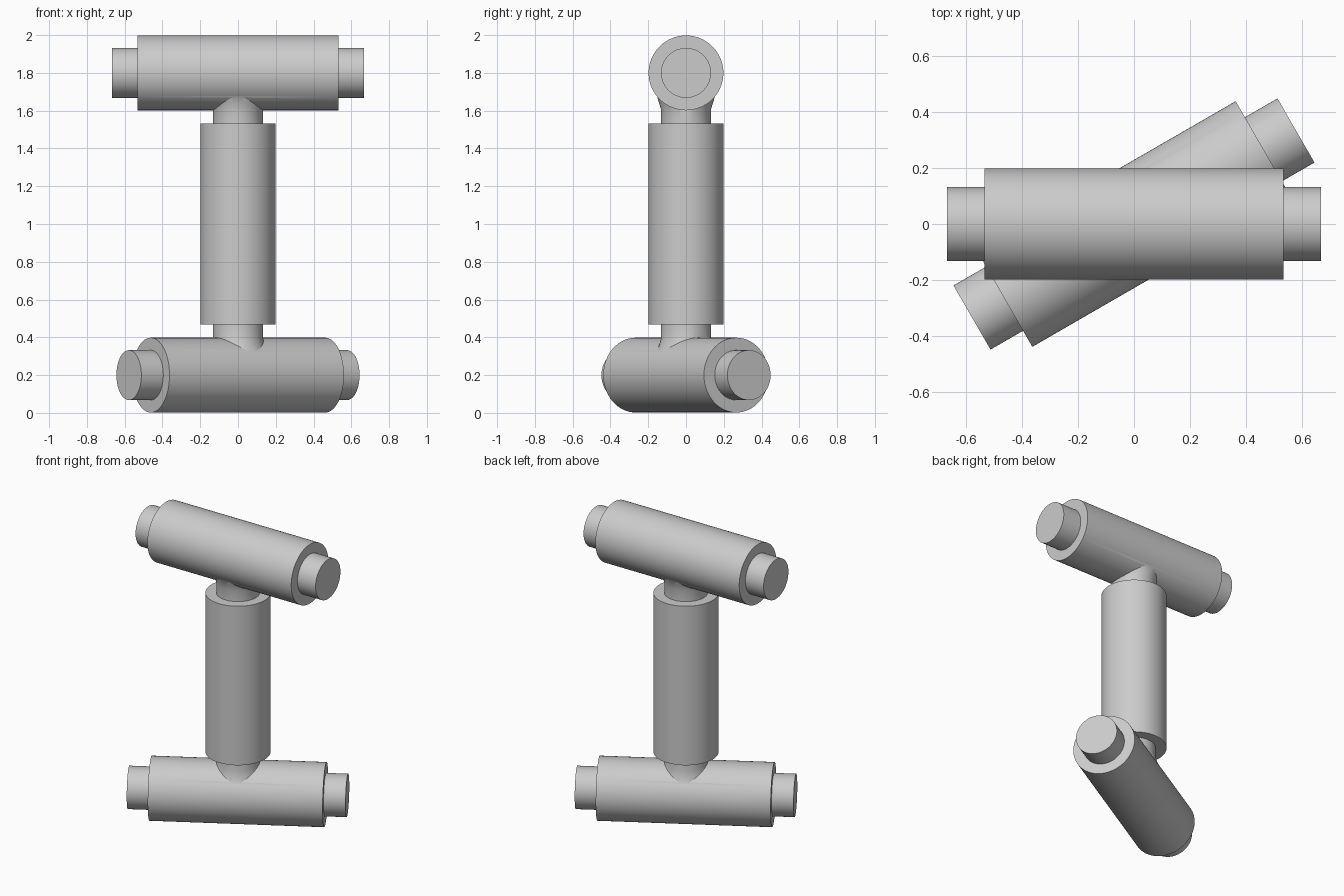
import bpy, bmesh
from math import pi, radians
from mathutils import Matrix

if "Cube" in bpy.data.objects:
    bpy.data.objects.remove(bpy.data.objects["Cube"])

R, PIN, HALF, TIP = 0.198, 0.132, 0.533, 0.667
SIDES = 96


def lathe(name, profile, matrix):
    """Spin an (radius, height) profile into a closed solid."""
    bm = bmesh.new()
    rings = []
    for r, h in profile:
        ring = bmesh.ops.create_circle(bm, segments=SIDES, radius=r,
                                       matrix=Matrix.Translation((0, 0, h)))
        rings.append(ring["verts"])
    for a, b in zip(rings, rings[1:]):
        for i in range(SIDES):
            j = (i + 1) % SIDES
            bm.faces.new((a[i], a[j], b[j], b[i]))
    bm.faces.new(rings[0])
    bm.faces.new(rings[-1])
    bmesh.ops.recalc_face_normals(bm, faces=bm.faces)
    bm.transform(matrix)
    mesh = bpy.data.meshes.new(name)
    bm.to_mesh(mesh)
    bm.free()
    obj = bpy.data.objects.new(name, mesh)
    bpy.context.collection.objects.link(obj)
    return obj


# Half profiles, mirrored about the middle
bar_half = [(R, HALF), (PIN, HALF), (PIN, TIP)]
post_half = [(R, HALF), (PIN, HALF), (PIN, 0.605), (0.142, 0.64), (0.155, 0.68)]


def mirrored(half):
    return [(r, -h) for r, h in reversed(half)] + half


along_x = Matrix.Rotation(pi / 2, 4, 'Y')

# Upright post with slightly flared joints at both ends
frame = lathe("post_with_crossbars", mirrored(post_half), Matrix.Translation((0, 0, 1)))

# Top bar along x, bottom bar turned 30 degrees
top = lathe("top_crossbar", mirrored(bar_half),
            Matrix.Translation((0, 0, 1.8)) @ along_x)
bottom = lathe("bottom_crossbar", mirrored(bar_half),
               Matrix.Translation((0, 0, 0.2)) @ Matrix.Rotation(radians(30), 4, 'Z') @ along_x)

# Fuse into one solid
bpy.context.view_layer.objects.active = frame
for bar in (top, bottom):
    mod = frame.modifiers.new("join", 'BOOLEAN')
    mod.operation = 'UNION'
    mod.solver = 'EXACT'
    mod.object = bar
    bpy.ops.object.modifier_apply(modifier=mod.name)
    bpy.data.objects.remove(bar)

bpy.ops.object.select_all(action='DESELECT')
frame.select_set(True)
bpy.ops.object.shade_smooth_by_angle(angle=radians(25))
